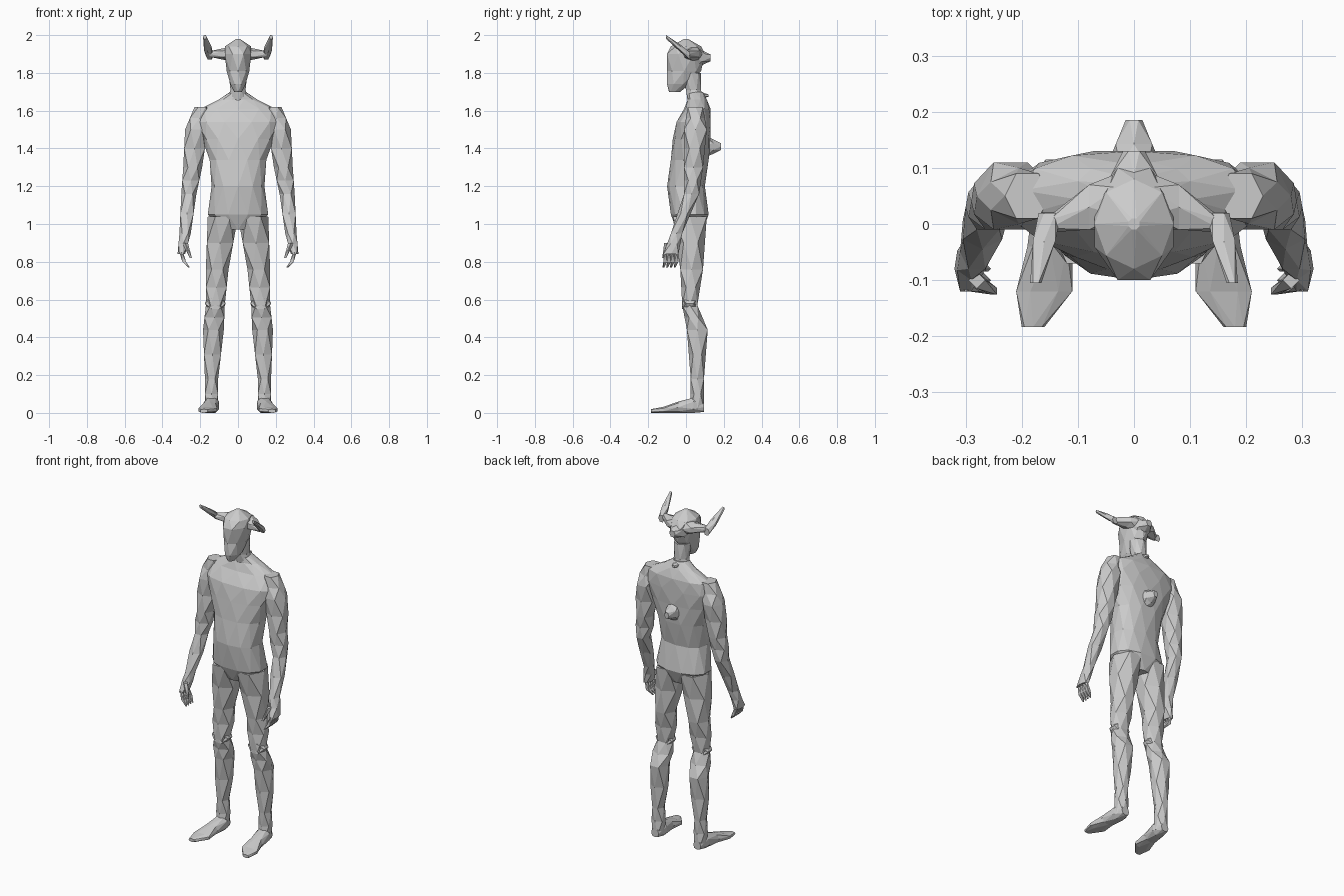
import bpy, bmesh
from math import cos, sin, pi, copysign
from mathutils import Vector

cube = bpy.data.objects.get("Cube")
if cube:
    bpy.data.objects.remove(cube)

grey = (.6, .6, .6, 1)
skin = bpy.data.materials.new("plain grey")
skin.use_nodes = True
skin.diffuse_color = grey
skin.node_tree.nodes["Principled BSDF"].inputs["Base Color"].default_value = grey

RIGHT, BACK, UP = Vector((1, 0, 0)), Vector((0, 1, 0)), Vector((0, 0, 1))
PLANES = {"upward": (RIGHT, BACK), "backward": (RIGHT, UP), "sideways": (BACK, UP)}


def section(sides, shift, power):
    """Unit cross-section, scaled so it always reaches its full size on both axes."""
    angles = [2 * pi * (k + shift) / sides for k in range(sides)]
    columns = []
    for wave in (cos, sin):
        values = [copysign(abs(wave(angle)) ** power, wave(angle)) for angle in angles]
        largest = max(values)
        columns.append([value / largest for value in values])
    return list(zip(*columns))


def refine(rings):
    """Add the average ring between each pair of neighbours."""
    result = [rings[0]]
    for before, after in zip(rings, rings[1:]):
        result += [[(p + q) / 2 for p, q in zip(before, after)], after]
    return result


def loft(name, rings, sides=6, direction="upward", power=1, detailed=False, paired=False):
    """Skin rings (x, y, z, radius, other radius), turned half a step each for diamond facets."""
    across, along = PLANES[direction]
    rings = [list(ring) + [ring[-1]] * (5 - len(ring)) for ring in rings]
    if detailed:
        rings = refine(rings)
    bm = bmesh.new()
    loops = []
    for row, (x, y, z, wide, deep) in enumerate(rings):
        centre = Vector((x, y, z))
        loops.append([bm.verts.new(centre + across * u * wide + along * v * deep)
                      for u, v in section(sides, row % 2 / 2, power)])
    for row, (low, high) in enumerate(zip(loops, loops[1:])):
        for k in range(sides):
            n = (k + 1) % sides
            if row % 2:
                bm.faces.new((low[k], high[n], high[k]))
                bm.faces.new((low[k], low[n], high[n]))
            else:
                bm.faces.new((low[k], low[n], high[k]))
                bm.faces.new((low[n], high[n], high[k]))
    bm.faces.new(loops[0])
    bm.faces.new(loops[-1])
    bmesh.ops.recalc_face_normals(bm, faces=bm.faces)
    mesh = bpy.data.meshes.new(name)
    bm.to_mesh(mesh)
    bm.free()
    mesh.materials.append(skin)
    part = bpy.data.objects.new(name, mesh)
    bpy.context.collection.objects.link(part)
    if paired:
        part.modifiers.new("mirror", "MIRROR").use_mirror_merge = False


def centred(name, rings, **options):
    """Loft a part that lies on the middle plane; its rings leave out x."""
    loft(name, [(0, *ring) for ring in rings], **options)


def spike(name, y, z, length, wide, high):
    """Blunt tapering bump that sticks out of the back."""
    centred(name, [(y + length * t, z, wide * (1 - .7 * t), high * (1 - .7 * t)) for t in (0, .5, 1)],
            direction="backward")


# Torso from pelvis to neck base
centred("torso", [
    (.02, .97, .07), (.02, 1.05, .16, .1), (0, 1.2, .14, .1), (.02, 1.34, .15, .1),
    (.03, 1.45, .19, .1), (.04, 1.54, .22, .09), (.06, 1.61, .2, .07), (.06, 1.66, .1, .05),
    (.05, 1.7, .04),
], sides=12, power=.85)

# Neck and the bumps down the back
centred("neck", [(.05, 1.64, .06, .04), (.04, 1.71, .04), (.03, 1.8, .05)], sides=8)
spike("neck_knob", .07, 1.68, .05, .03, .02)
spike("spine_fin", .1, 1.41, .085, .05, .06)

# Head with a pointed jaw and a swept back crest
centred("head", [
    (-.06, 1.7, .02, .03), (-.04, 1.74, .04, .06), (-.01, 1.81, .06, .09),
    (0, 1.9, .07, .1), (0, 1.94, .07, .08), (0, 1.98, .01),
], sides=8)
spike("head_crest", .04, 1.88, .09, .065, .06)

# Horns: a thick root going outwards, then a tip going forwards and up
loft("horn_root", [(.03, .04, 1.9, .05, .04), (.08, .03, 1.9, .04, .03), (.15, 0, 1.9, .015)],
     direction="sideways", paired=True)
loft("horn_tip", [(.15, .02, 1.89, .02), (.16, -.03, 1.93, .02), (.175, -.105, 1.99, .01)],
     direction="backward", paired=True)

# Arms from shoulder to palm
loft("arm", [
    (.19, .05, 1.62, .04), (.22, .05, 1.5, .06), (.24, .04, 1.3, .05),
    (.26, .03, 1.16, .04), (.28, -.05, .95, .03), (.3, -.08, .84, .02, .04),
], detailed=True, paired=True)

# Fingers side by side, curling inwards
for finger in range(4):
    y = -.11 + finger * .02
    loft(f"finger_{finger}", [(.3, y, .85, .01), (.285, y, .8, .01), (.26, y - .01, .77, .005)],
         sides=4, paired=True)
loft("thumb", [(.28, -.1, .9, .015), (.25, -.12, .82, .006)], sides=4, paired=True)

# Legs from hip to ankle, with raised knees
loft("leg", [
    (.08, .02, 1.04, .08, .09), (.11, .03, .76, .06), (.12, .02, .57, .05, .04),
    (.13, .06, .44, .055), (.14, .06, .18, .035), (.14, .06, .02, .035),
], detailed=True, paired=True)
knee = (.12, .02)
loft("knee_pad", [(*knee, .55, .04), (*knee, .58, .055, .04), (*knee, .61, .04)], paired=True)

# Feet from heel to toe
loft("foot", [
    (.14, .095, .03, .025), (.14, .04, .04, .04), (.15, -.04, .03, .04, .03),
    (.16, -.12, .016, .05, .016), (.18, -.184, .01, .02, .01),
], sides=8, direction="backward", power=.8, paired=True)
